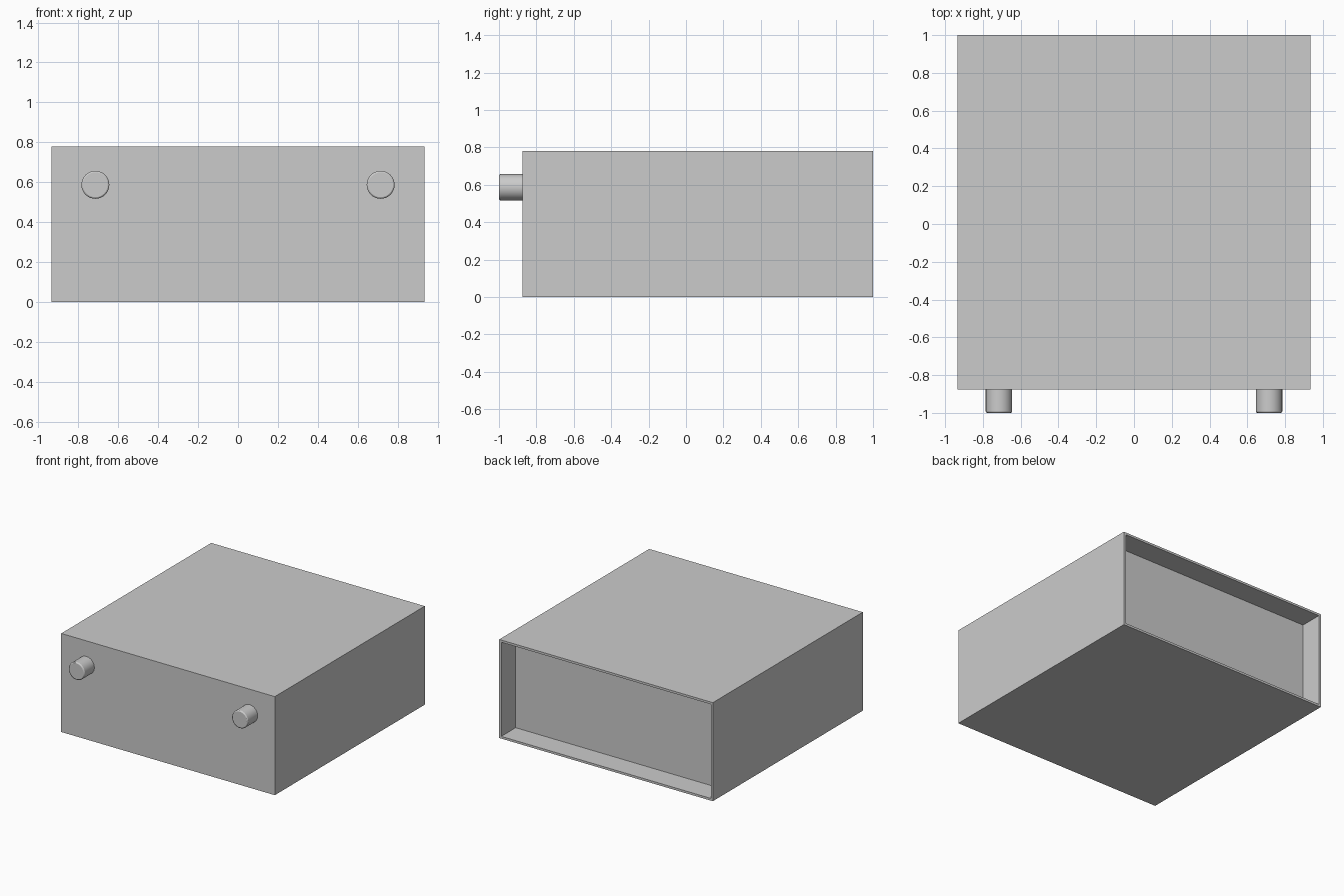
import bpy, bmesh
from math import pi

if "Cube" in bpy.data.objects:
    bpy.data.objects.remove(bpy.data.objects["Cube"])

W, FRONT, BACK, H = 0.935, -0.875, 1.0, 0.78
RIM, DEPTH = 0.025, 0.18


def smooth(obj):
    bpy.ops.object.select_all(action='DESELECT')
    obj.select_set(True)
    bpy.context.view_layer.objects.active = obj
    bpy.ops.object.shade_smooth_by_angle()


# Housing: a box with a thin-rimmed recess in the back
bm = bmesh.new()
bmesh.ops.create_cube(bm, size=1)
bmesh.ops.scale(bm, vec=(2 * W, BACK - FRONT, H), verts=bm.verts)
bmesh.ops.translate(bm, vec=(0, (BACK + FRONT) / 2, H / 2), verts=bm.verts)
bm.normal_update()
back = max(bm.faces, key=lambda f: f.calc_center_median().y)
bmesh.ops.inset_individual(bm, faces=[back], thickness=RIM)
pushed = bmesh.ops.extrude_discrete_faces(bm, faces=[back])['faces']
bmesh.ops.translate(bm, vec=(0, -DEPTH, 0), verts=pushed[0].verts)
bmesh.ops.recalc_face_normals(bm, faces=bm.faces)
mesh = bpy.data.meshes.new("housing")
bm.to_mesh(mesh)
bm.free()
housing = bpy.data.objects.new("housing", mesh)
bpy.context.collection.objects.link(housing)
smooth(housing)

# Two round pegs on the front, with softened rims
for side, name in ((-1, "left_peg"), (1, "right_peg")):
    bpy.ops.mesh.primitive_cylinder_add(
        vertices=32, radius=0.07, depth=0.135,
        location=(side * 0.715, -0.9325, 0.587), rotation=(pi / 2, 0, 0))
    peg = bpy.context.object
    peg.name = name
    bevel = peg.modifiers.new("soft_rim", 'BEVEL')
    bevel.width = 0.008
    bevel.segments = 2
    smooth(peg)
